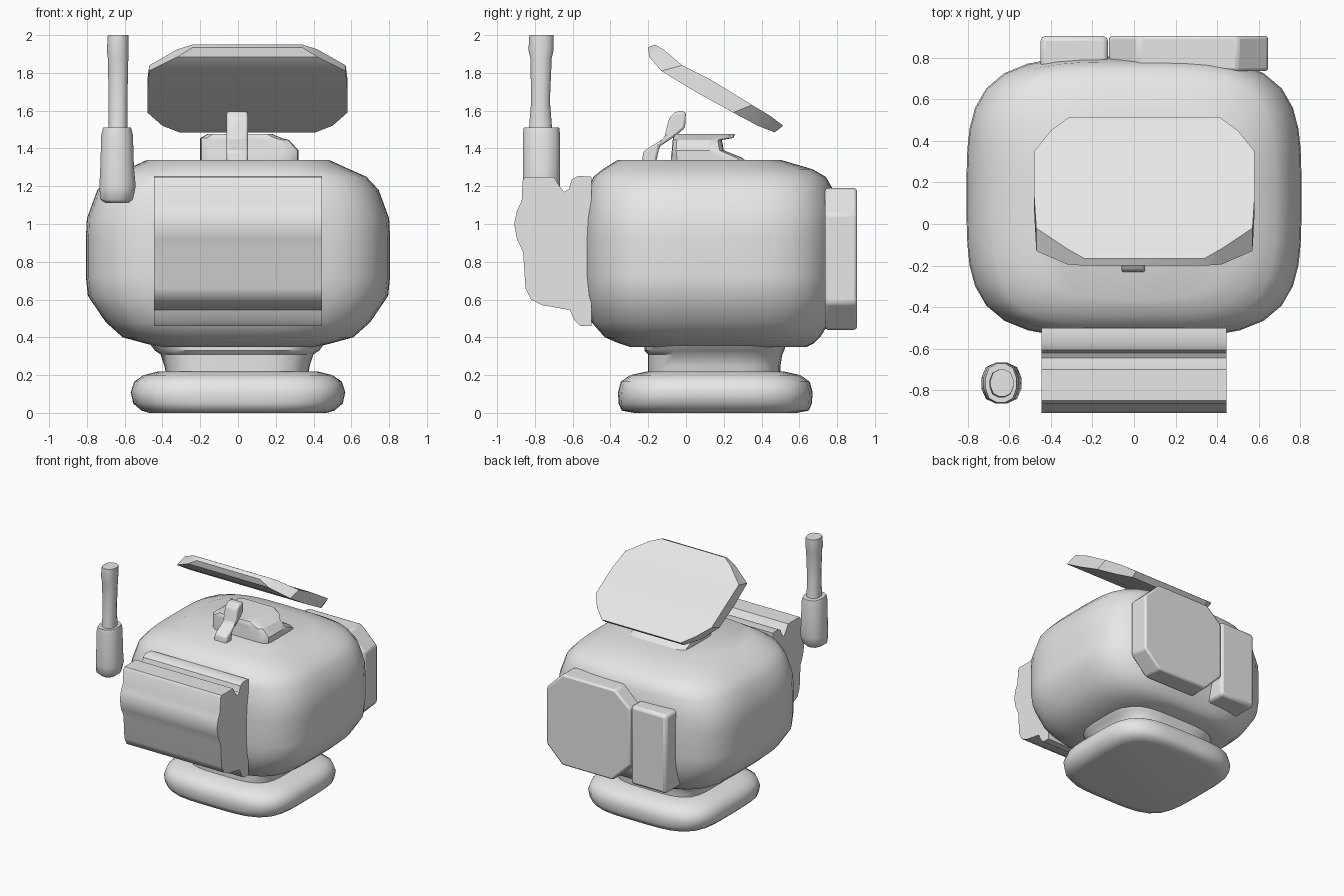
import bpy, bmesh, math

grey = bpy.data.materials.new("light grey")
grey.diffuse_color = (0.8, 0.8, 0.8, 1)


def finish(name, bm, angle=40, bevel=0.0):
    bmesh.ops.recalc_face_normals(bm, faces=bm.faces[:])
    me = bpy.data.meshes.new(name)
    bm.to_mesh(me)
    bm.free()
    me.materials.append(grey)
    ob = bpy.data.objects.new(name, me)
    bpy.context.collection.objects.link(ob)
    bpy.ops.object.select_all(action='DESELECT')
    ob.select_set(True)
    bpy.context.view_layer.objects.active = ob
    if bevel:
        m = ob.modifiers.new("bevel", 'BEVEL')
        m.width, m.segments, m.limit_method = bevel, 2, 'ANGLE'
        m.angle_limit = math.radians(25)
    bpy.ops.object.shade_smooth_by_angle(angle=math.radians(angle))
    return ob


def skin(bm, loops):
    vs = [[bm.verts.new(p) for p in lp] for lp in loops]
    n = len(vs[0])
    for a, b in zip(vs, vs[1:]):
        for i in range(n):
            j = (i + 1) % n
            bm.faces.new((a[i], a[j], b[j], b[i]))
    bm.faces.new(vs[0])
    bm.faces.new(vs[-1])


# stack of rounded-rectangle rings: (z, x0, x1, y0, y1)
def loft(name, rings, power, sides=40, angle=40):
    loops = []
    for z, x0, x1, y0, y1 in rings:
        lp = []
        for i in range(sides):
            t = 2 * math.pi * (i + 0.5) / sides
            c, s = math.cos(t), math.sin(t)
            r = (abs(c) ** power + abs(s) ** power) ** (-1 / power)
            lp.append(((x0 + x1) / 2 + c * r * (x1 - x0) / 2,
                       (y0 + y1) / 2 + s * r * (y1 - y0) / 2, z))
        loops.append(lp)
    bm = bmesh.new()
    skin(bm, loops)
    return finish(name, bm, angle)


# extruded outline, place(a, b, depth) -> point
def prism(name, pts, d0, d1, place, bevel=0.0, angle=40):
    bm = bmesh.new()
    skin(bm, [[place(a, b, d) for a, b in pts] for d in (d0, d1)])
    return finish(name, bm, angle, bevel)


def along_x(a, b, d):
    return (d, a, b)


def along_y(a, b, d):
    return (a, d, b)


# main rounded body
loft("body", [(z, -h, h, f, b) for z, h, f, b in [
    (0.35, 0.42, -0.30, 0.64), (0.37, 0.50, -0.36, 0.68), (0.40, 0.61, -0.43, 0.71),
    (0.48, 0.70, -0.50, 0.76), (0.62, 0.795, -0.535, 0.795), (0.72, 0.805, -0.545, 0.805),
    (0.93, 0.805, -0.545, 0.805), (1.03, 0.80, -0.54, 0.80), (1.18, 0.745, -0.52, 0.78),
    (1.25, 0.68, -0.49, 0.74), (1.29, 0.59, -0.44, 0.67), (1.34, 0.48, -0.36, 0.50)]],
    3.8, 48)

# foot and neck
loft("base", [(z, -h, h, 0.155 - k, 0.155 + k) for z, h, k in [
    (0, 0.47, 0.43), (0.012, 0.51, 0.495), (0.05, 0.555, 0.512), (0.11, 0.568, 0.515),
    (0.165, 0.55, 0.50), (0.20, 0.50, 0.45), (0.22, 0.42, 0.36)]], 4, 40, 60)
loft("neck", [(0.20, -0.38, 0.37, -0.20, 0.50), (0.25, -0.39, 0.38, -0.20, 0.50),
              (0.31, -0.41, 0.40, -0.20, 0.51), (0.33, -0.44, 0.43, -0.22, 0.52),
              (0.37, -0.47, 0.46, -0.22, 0.53)], 4)

# front box with a bulging face and a back flange
prism("front_box", [
    (-0.85, 1.25), (-0.70, 1.25), (-0.67, 1.20), (-0.645, 1.17), (-0.62, 1.185),
    (-0.605, 1.235), (-0.57, 1.255), (-0.50, 1.25), (-0.50, 0.46), (-0.56, 0.46),
    (-0.59, 0.49), (-0.615, 0.545), (-0.76, 0.57), (-0.82, 0.60), (-0.85, 0.66),
    (-0.862, 0.85), (-0.895, 0.92), (-0.91, 1.0), (-0.895, 1.07), (-0.87, 1.12),
    (-0.865, 1.23)], -0.445, 0.445, along_x)

# back panels
prism("back_octagon", [
    (-0.12, 0.60), (0.04, 0.44), (0.50, 0.44), (0.645, 0.58),
    (0.645, 1.05), (0.50, 1.19), (0.02, 1.19), (-0.12, 1.07)], 0.735, 0.905, along_y, 0.015)
prism("back_side_panel", [(-0.45, 0.45), (-0.125, 0.45), (-0.125, 1.10), (-0.45, 1.10)],
      0.68, 0.905, along_y, 0.025)

# top mount with overhanging rim
loft("top_mount", [(1.32, -0.20, 0.32, -0.08, 0.33), (1.35, -0.20, 0.32, -0.08, 0.30),
                   (1.39, -0.20, 0.32, -0.075, 0.20), (1.445, -0.20, 0.27, -0.07, 0.19),
                   (1.455, -0.20, 0.23, -0.07, 0.25), (1.477, -0.16, 0.18, -0.06, 0.26)],
     9, 40, 30)

# bent arm in front of the mount
prism("bent_arm", [(-0.235, 1.32), (-0.225, 1.385), (-0.115, 1.455), (-0.09, 1.56),
                   (-0.055, 1.595), (-0.0, 1.595), (-0.005, 1.51), (-0.05, 1.47),
                   (-0.14, 1.41), (-0.16, 1.32)], -0.06, 0.053, along_x, 0.012)

# tilted clipped-corner panel: upper y,z / lower y,z / half width
bm = bmesh.new()
skin(bm, [[(0.05 - w, ya, za), (0.05 + w, ya, za), (0.05 + w, yb, zb), (0.05 - w, yb, zb)]
          for ya, za, yb, zb, w in [
    (-0.165, 1.95, -0.20, 1.935, 0.29), (-0.12, 1.925, -0.195, 1.885, 0.37),
    (-0.02, 1.84, -0.13, 1.81, 0.52), (0.13, 1.765, 0.05, 1.70, 0.53),
    (0.35, 1.63, 0.25, 1.59, 0.53), (0.45, 1.57, 0.38, 1.52, 0.45),
    (0.515, 1.52, 0.47, 1.485, 0.36)]])
finish("tilted_panel", bm, 35)

# antenna
loft("antenna_sleeve", [(1.11, -0.70, -0.58, -0.84, -0.70), (1.13, -0.73, -0.555, -0.86, -0.68),
                        (1.20, -0.735, -0.54, -0.865, -0.665), (1.30, -0.73, -0.55, -0.865, -0.665),
                        (1.47, -0.725, -0.555, -0.865, -0.665),
                        (1.51, -0.715, -0.565, -0.86, -0.67)], 2.6, 12, 50)
loft("antenna_rod", [(1.45, -0.69, -0.585, -0.835, -0.705), (1.53, -0.685, -0.585, -0.83, -0.71),
                     (1.65, -0.685, -0.585, -0.82, -0.72), (1.88, -0.69, -0.58, -0.825, -0.71),
                     (1.92, -0.695, -0.58, -0.835, -0.70),
                     (2.0, -0.69, -0.58, -0.83, -0.70)], 2.6, 12, 50)
